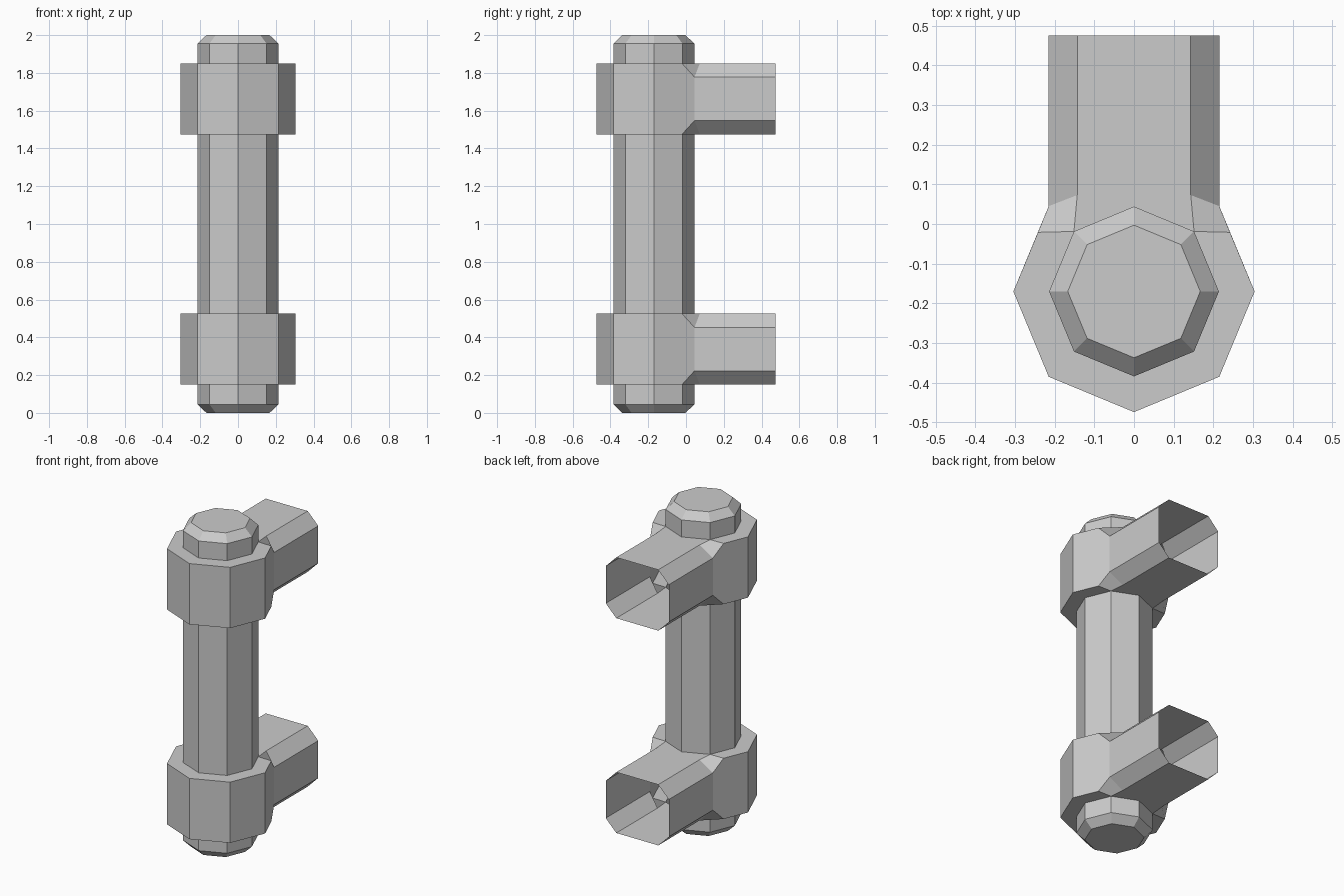
import bpy, bmesh
from math import cos, sin, pi

if "Cube" in bpy.data.objects:
    bpy.data.objects.remove(bpy.data.objects["Cube"])

CY = -0.17            # pole axis
R_POLE, R_COLLAR = 0.214, 0.304
bm = bmesh.new()


def ring_pt(r, k):
    return (r * cos(k * pi / 4), CY + r * sin(k * pi / 4))


def face(pts):
    bm.faces.new([bm.verts.new(p) for p in pts])


# pole: octagonal sides, interrupted where the collars grow out of it
def pole_section(r0, z0, r1, z1):
    for k in range(8):
        face([(*ring_pt(r0, k), z0), (*ring_pt(r0, k + 1), z0),
              (*ring_pt(r1, k + 1), z1), (*ring_pt(r1, k), z1)])


for flip in (False, True):
    def zz(z):
        return 2 - z if flip else z
    pole_section(0.167, zz(0), R_POLE, zz(0.045))
    pole_section(R_POLE, zz(0.045), R_POLE, zz(0.15))
    face([(*ring_pt(0.167, k), zz(0)) for k in range(8)])
pole_section(R_POLE, 0.525, R_POLE, 1.475)


# collar with open-ended hollow arm, built from mirrored quarters
def bracket(zc):
    h, hs, end = 0.1875, 0.115, 0.475
    o = {k: ring_pt(R_COLLAR, k) for k in (-2, -1, 0)}
    i = {k: ring_pt(R_POLE, k) for k in (-2, -1, 0, 1, 2)}
    a, b, c = (0.242, -0.021), (0.215, 0.045), (0.143, 0.073)
    e, f, mid = (0.143, end), (0.215, end), (0, end)
    for sx in (1, -1):
        def P(p, z):
            return (sx * p[0], p[1], zc + z)
        for s in (1, -1):
            # flat collar rim and arm top
            for loop in ((o[-2], o[-1], i[-1], i[-2]), (o[-1], o[0], i[0], i[-1]),
                         (o[0], a, i[1], i[0]), (i[1], c, e, mid, i[2])):
                face([P(p, s * h) for p in loop])
            # corner blend and arm chamfer
            face([P(a, s * h), P(b, s * hs), P(c, s * h), P(i[1], s * h)])
            face([P(b, s * hs), P(f, s * hs), P(e, s * h), P(c, s * h)])
        # collar walls and arm side
        for p, q in ((o[-2], o[-1]), (o[-1], o[0])):
            face([P(p, -h), P(q, -h), P(q, h), P(p, h)])
        face([P(o[0], -h), P(a, -h), P(b, -hs), P(b, hs), P(a, h), P(o[0], h)])
        face([P(b, -hs), P(f, -hs), P(f, hs), P(b, hs)])


bracket(0.3375)
bracket(1.6625)

bmesh.ops.remove_doubles(bm, verts=bm.verts[:], dist=0.0005)
bmesh.ops.recalc_face_normals(bm, faces=bm.faces[:])
# join the two halves of each arm top along the centre line
seams = [ed for ed in bm.edges if len(ed.link_faces) == 2
         and all(abs(v.co.x) < 1e-4 for v in ed.verts)
         and max(v.co.y for v in ed.verts) > 0.4]
bmesh.ops.dissolve_edges(bm, edges=seams, use_verts=False)

mesh = bpy.data.meshes.new("pole_with_brackets")
bm.to_mesh(mesh)
bm.free()
obj = bpy.data.objects.new("pole_with_brackets", mesh)
bpy.context.collection.objects.link(obj)
